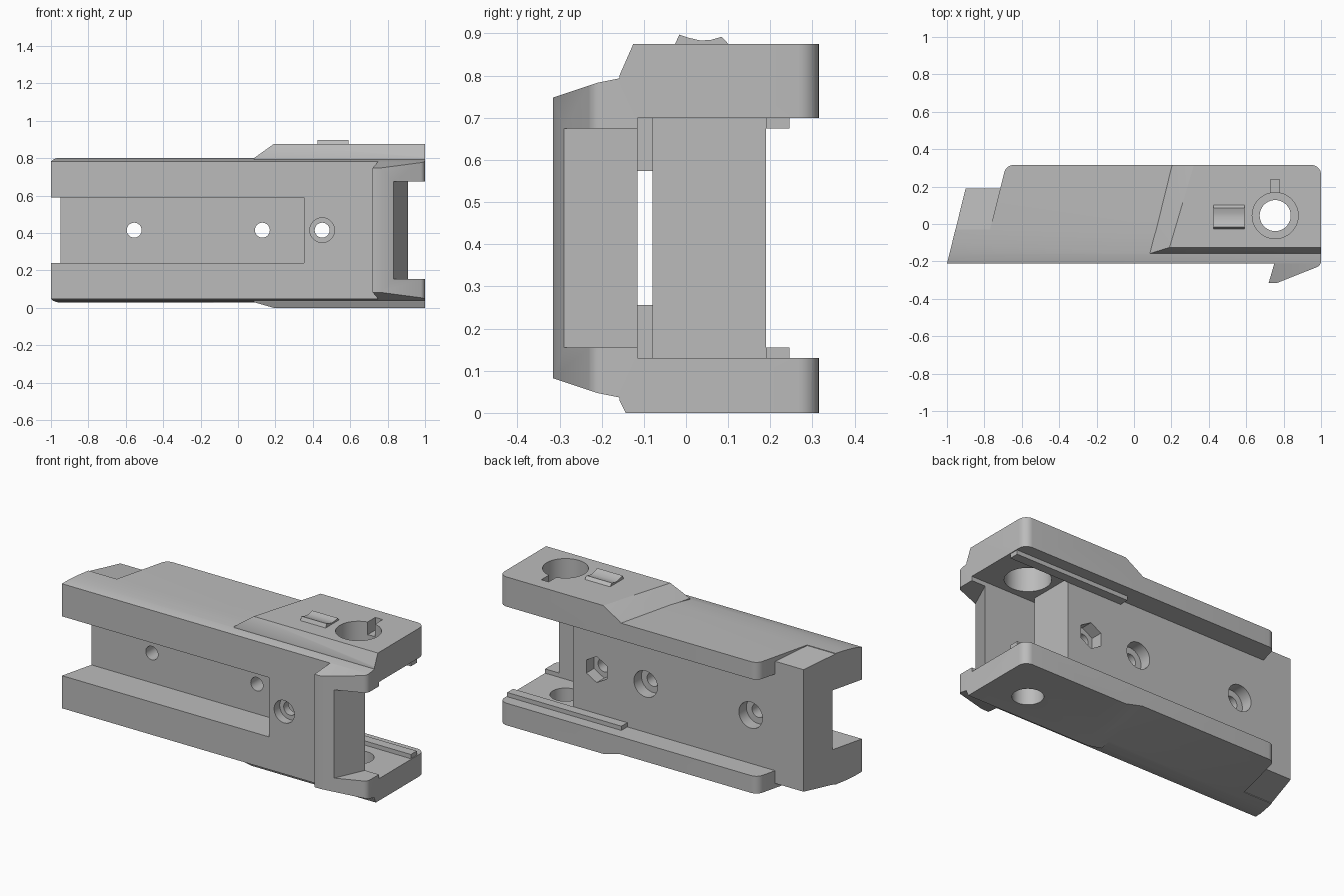
import bpy, bmesh, math
from mathutils import Matrix, Vector

cube = bpy.data.objects.get("Cube")
if cube:
    bpy.data.objects.remove(cube, do_unlink=True)

grey = bpy.data.materials.new("plain grey")
grey.use_nodes = True
COLOUR = (0.5, 0.5, 0.5, 1)
grey.diffuse_color = COLOUR
grey.node_tree.nodes["Principled BSDF"].inputs["Base Color"].default_value = COLOUR
MID = 0.415  # height of the symmetry plane


def make(name, bm):
    bmesh.ops.recalc_face_normals(bm, faces=bm.faces)
    mesh = bpy.data.meshes.new(name)
    bm.to_mesh(mesh)
    bm.free()
    mesh.materials.append(grey)
    ob = bpy.data.objects.new(name, mesh)
    bpy.context.collection.objects.link(ob)
    return ob


def prism(name, outline, lo, hi, axis):
    """Extrude a 2D outline along x (outline is y, z) or z (outline is x, y)."""
    bm = bmesh.new()
    place = (lambda p: (lo, *p)) if axis == "x" else (lambda p: (*p, lo))
    face = bm.faces.new([bm.verts.new(place(p)) for p in outline])
    new = bmesh.ops.extrude_face_region(bm, geom=[face])["geom"]
    step = Vector((hi - lo, 0, 0)) if axis == "x" else Vector((0, 0, hi - lo))
    bmesh.ops.translate(bm, verts=[v for v in new if isinstance(v, bmesh.types.BMVert)], vec=step)
    return make(name, bm)


def box(name, x, y, z):
    return prism(name, [(x[0], y[0]), (x[1], y[0]), (x[1], y[1]), (x[0], y[1])], *z, "z")


def hull(name, points):
    bm = bmesh.new()
    for p in points:
        bm.verts.new(p)
    bmesh.ops.convex_hull(bm, input=bm.verts)
    return make(name, bm)


def cylinder(name, r, centre, depth, axis, sides=48):
    bm = bmesh.new()
    bmesh.ops.create_cone(bm, cap_ends=True, segments=sides, radius1=r, radius2=r, depth=depth)
    turn = Matrix.Rotation(math.pi / 2, 4, "X") if axis == "y" else Matrix()
    bmesh.ops.transform(bm, matrix=Matrix.Translation(centre) @ turn, verts=bm.verts)
    return make(name, bm)


def combine(target, tool, operation):
    mod = target.modifiers.new("join", "BOOLEAN")
    mod.operation, mod.solver, mod.object = operation, "EXACT", tool
    bpy.context.view_layer.objects.active = target
    bpy.ops.object.modifier_apply(modifier=mod.name)
    bpy.data.objects.remove(tool, do_unlink=True)


def cut(tool):
    combine(housing, tool, "DIFFERENCE")


def arc(cx, cy, r, start, end, n=8):
    return [(cx + r * math.cos(math.radians(start + (end - start) * i / n)),
             cy + r * math.sin(math.radians(start + (end - start) * i / n))) for i in range(n + 1)]


# Housing: long section, mirrored about its middle height
upper = [(-0.33, 0.743), (-0.21, 0.783), (-0.16, 0.793), (-0.1, 0.799), (-0.03, 0.802), (0.4, 0.802)]
lower = [(y, 2 * MID - z) for y, z in reversed(upper)]
housing = prism("housing", upper + lower, -1.1, 1.1, "x")

# Raised pads with sloped edges above and below
for name, inner, base, top, front in (("top_pad", 0.72, 0.8, 0.875, -0.125),
                                      ("bottom_pad", 0.11, 0.03, 0, -0.143)):
    foot = [(0.085, -0.158), (0.222, 0.4), (1.1, 0.4), (1.1, -0.158)]
    crest = [(0.19, front), (0.345, 0.4), (1.1, 0.4), (1.1, front)]
    pad = hull(name, [(*p, z) for z in (inner, base) for p in foot] + [(*p, top) for p in crest])
    combine(housing, pad, "UNION")

# Trim to the plan outline, with the front ridge and rounded corners
plan = [(-1, -0.212), (0.75, -0.212), (0.72, -0.315), (0.765, -0.315)]
plan += arc(0.965, -0.198, 0.035, -68, 0) + arc(0.95, 0.265, 0.05, 0, 90)
plan += arc(-0.645, 0.265, 0.05, 90, 168) + [(-0.77, -0.03), (-0.955, -0.03)]
combine(housing, prism("plan", plan, -0.1, 1, "z"), "INTERSECT")

# Web end that sticks out past the flanges
end_plan = [(-0.956, -0.035), (-0.9, 0.19), (-0.6, 0.19), (-0.6, -0.035)]
end = hull("web_end", [(x, y, MID + s * (0.384 if y < 0 else 0.36))
                       for x, y in end_plan for s in (-1, 1)])
combine(housing, end, "UNION")

# Rear channel, end pocket and the narrow inner slot
cut(box("rear_channel", (-1.2, 1.2), (0.19, 0.5), (0.13, 0.7)))
cut(box("end_pocket", (0.605, 1.2), (-0.115, 0.3), (0.13, 0.7)))
cut(box("front_channel", (-1.2, 0.352), (-0.4, -0.01), (0.24, 0.59)))
cut(box("inner_slot", (0.3, 0.7), (-0.115, -0.08), (0.256, 0.574)))
cut(box("slot_mouth", (0.5, 0.7), (-0.115, -0.08), (0.13, 0.7)))
mouth = [(0.83, -0.4), (0.83, -0.29), (0.91, -0.115), (0.91, 0.1), (1.2, 0.1), (1.2, -0.4)]
cut(prism("front_mouth", mouth, 0.155, 0.675, "z"))

# Screw holes through the web with rear counterbores and a hex nut pocket
for x, sides in ((-0.555, 40), (0.13, 40), (0.45, 6)):
    cut(cylinder("bore", 0.04, (x, 0, MID), 1, "y", 32))
    cut(cylinder("counterbore", 0.077, (x, 0.2, MID), 0.16, "y", sides))
cut(cylinder("front_counterbore", 0.066, (0.45, -0.21, MID), 0.1, "y"))

# Pivot holes in the flanges, with a keyway in the top one
cut(cylinder("top_hole", 0.123, (0.755, 0.045, 0.8), 0.3, "z"))
cut(cylinder("bottom_hole", 0.083, (0.755, 0.045, 0.05), 0.3, "z"))
cut(box("keyway", (0.73, 0.778), (0.1, 0.237), (0.8, 0.95)))

# Guide rails on the inner flange faces
parts = [housing]
for name, z in (("lower_rail", (0.125, 0.155)), ("upper_rail", (0.675, 0.705))):
    parts.append(box(name, (0.25, 0.995), (0.19, 0.245), z))

# Small grip bump on the top pad
saddle = [(-0.028, 0.87), (-0.016, 0.897), (0.005, 0.89), (0.035, 0.883), (0.06, 0.885),
          (0.085, 0.892), (0.105, 0.87)]
parts.append(prism("grip_bump", saddle, 0.425, 0.59, "x"))

for ob in parts:
    bpy.ops.object.select_all(action="DESELECT")
    ob.select_set(True)
    bpy.context.view_layer.objects.active = ob
    bpy.ops.object.shade_smooth_by_angle(angle=math.radians(25))
